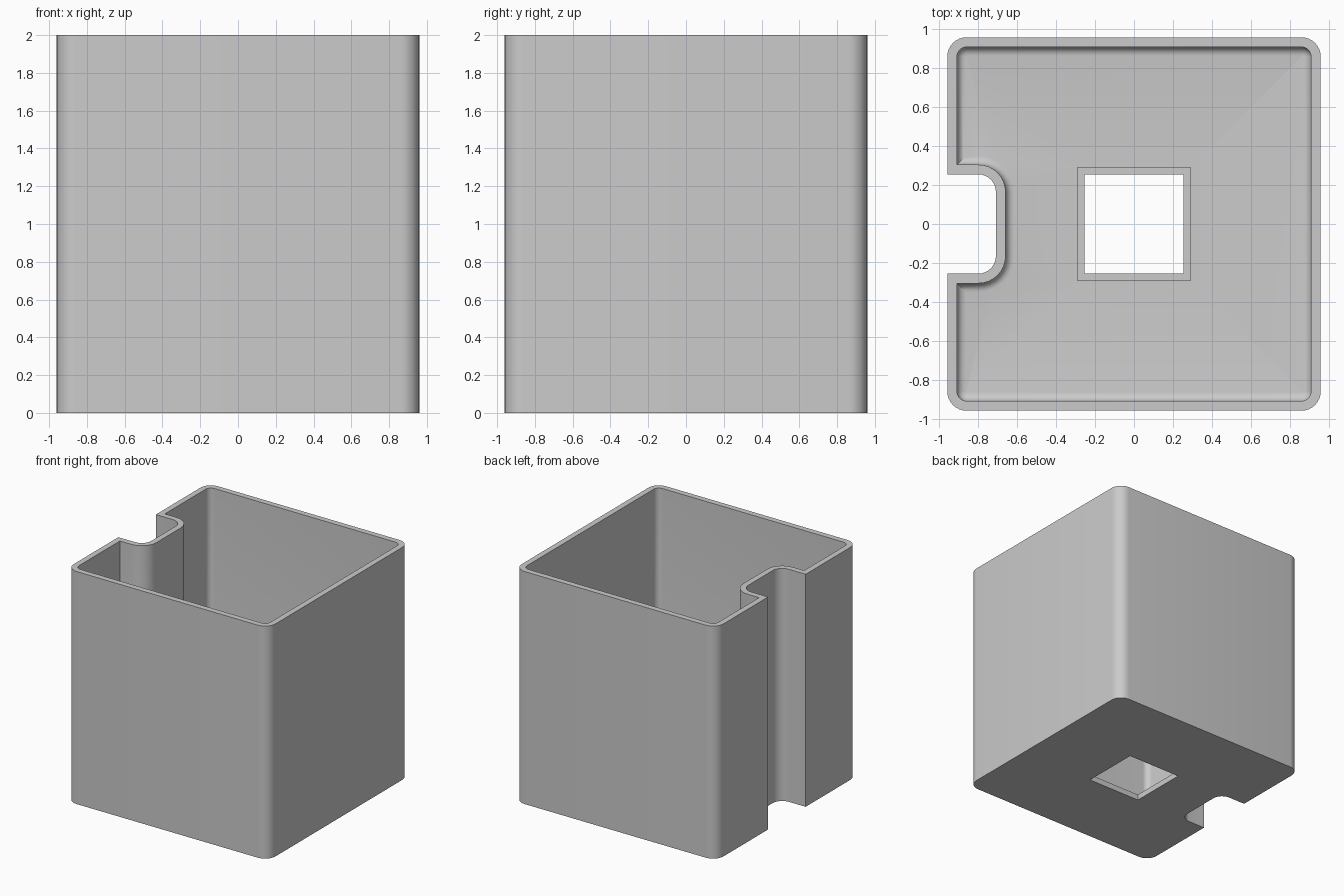
import bpy
import bmesh
from math import cos, sin, pi

if "Cube" in bpy.data.objects:
    bpy.data.objects.remove(bpy.data.objects["Cube"], do_unlink=True)

HALF, HEIGHT = 0.96, 2.0
CORNER = 0.1
WALL = 0.05
NOTCH_HALF, NOTCH_X, NOTCH_R = 0.255, -0.71, 0.09
FLOOR, LEDGE = 0.075, 0.05
HOLE, RECESS = 0.255, 0.29
FILLET, FILLET_STEPS, ARC_STEPS = 0.045, 6, 8


def arc(cx, cy, r, start, end):
    """Points along an arc; angles are in quarter turns."""
    angles = [(start + (end - start) * i / ARC_STEPS) * pi / 2
              for i in range(ARC_STEPS + 1)]
    return [(cx + r * cos(a), cy + r * sin(a)) for a in angles]


def outline(d):
    """Rounded square with a notch in its right side, offset inwards by d."""
    h, r = HALF - d, CORNER - d
    c = h - r
    n, nr = NOTCH_HALF + d, NOTCH_R + d
    nx, ny = NOTCH_X + d - nr, n - nr
    return (arc(c, c, r, 0, 1) + arc(-c, c, r, 1, 2) + [(-h, n)]
            + arc(nx, ny, nr, 1, 0) + arc(nx, -ny, nr, 0, -1) + [(-h, -n)]
            + arc(-c, -c, r, 2, 3) + arc(c, -c, r, 3, 4))


def square(s):
    return [(s, s), (-s, s), (-s, -s), (s, -s)]


bm = bmesh.new()


def ring(points, z):
    return [bm.verts.new((x, y, z)) for x, y in points]


def loft(rings):
    for a, b in zip(rings, rings[1:]):
        for i in range(len(a)):
            j = (i + 1) % len(a)
            bm.faces.new((a[i], a[j], b[j], b[i]))


def fill_between(outer, inner, normal):
    """Flat face between an outer loop and a hole."""
    edges = [bm.edges.get((r[i - 1], r[i])) for r in (outer, inner)
             for i in range(len(r))]
    bmesh.ops.triangle_fill(bm, edges=edges, use_beauty=True, normal=normal)


# Outer wall, rim, inner wall and the rounded edge around the floor
shell = [ring(outline(0), 0), ring(outline(0), HEIGHT),
         ring(outline(WALL), HEIGHT)]
for i in range(FILLET_STEPS + 1):
    a = i / FILLET_STEPS * pi / 2
    shell.append(ring(outline(WALL + FILLET * (1 - cos(a))),
                      FLOOR + FILLET * (1 - sin(a))))
loft(shell)

# Stepped square hole through the floor
hole = [ring(square(HOLE), 0), ring(square(HOLE), LEDGE),
        ring(square(RECESS), LEDGE), ring(square(RECESS), FLOOR)]
loft(hole)

# Underside and floor
fill_between(shell[0], hole[0], (0, 0, -1))
fill_between(shell[-1], hole[-1], (0, 0, 1))
bmesh.ops.recalc_face_normals(bm, faces=bm.faces)

mesh = bpy.data.meshes.new("notched_box")
bm.to_mesh(mesh)
bm.free()
box = bpy.data.objects.new("notched_box", mesh)
bpy.context.collection.objects.link(box)

# Plain grey
grey = bpy.data.materials.new("light_grey")
grey.use_nodes = True
grey.diffuse_color = (0.6, 0.6, 0.6, 1)
grey.node_tree.nodes["Principled BSDF"].inputs["Base Color"].default_value = grey.diffuse_color
mesh.materials.append(grey)

bpy.ops.object.select_all(action='DESELECT')
box.select_set(True)
bpy.context.view_layer.objects.active = box
bpy.ops.object.shade_smooth_by_angle(angle=pi / 6)
